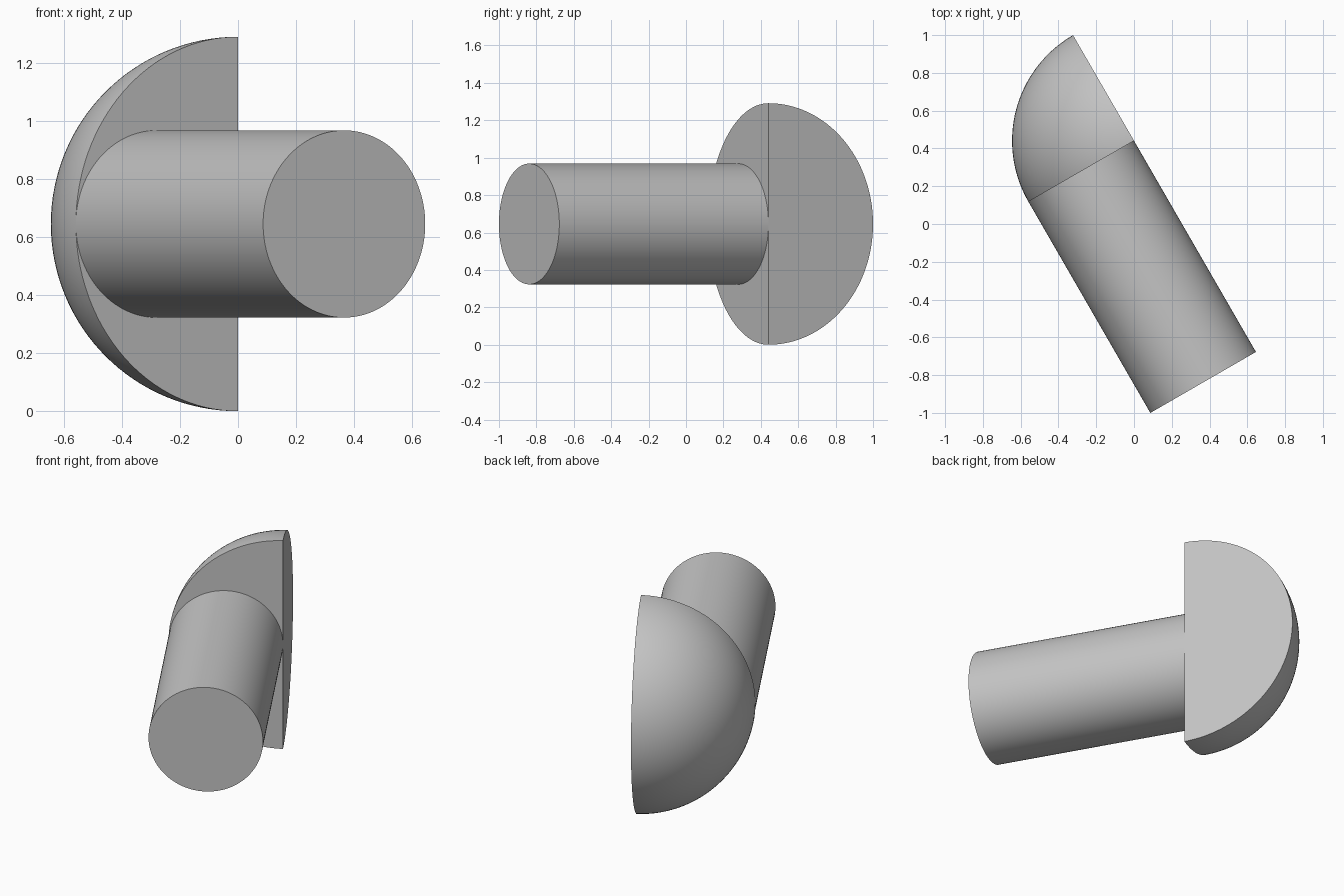
import bpy, bmesh
from math import pi, sin, cos, radians
from mathutils import Matrix

if "Cube" in bpy.data.objects:
    bpy.data.objects.remove(bpy.data.objects["Cube"], do_unlink=True)

R = 0.6456                      # head radius; shaft radius is half of it
TURN = radians(30)
ORIGIN = (0, 1 - R * cos(TURN), R)

grey = bpy.data.materials.new("plain grey")
grey.use_nodes = True
colour = (0.55, 0.55, 0.55, 1)
grey.diffuse_color = colour
grey.node_tree.nodes["Principled BSDF"].inputs["Base Color"].default_value = colour


def finish(name, bm):
    """Turn a bmesh into a placed, smooth-shaded object."""
    bmesh.ops.recalc_face_normals(bm, faces=bm.faces)
    mesh = bpy.data.meshes.new(name)
    bm.to_mesh(mesh)
    bm.free()
    mesh.materials.append(grey)
    obj = bpy.data.objects.new(name, mesh)
    bpy.context.collection.objects.link(obj)
    obj.location = ORIGIN
    obj.rotation_euler.z = TURN
    bpy.ops.object.select_all(action='DESELECT')
    obj.select_set(True)
    bpy.context.view_layer.objects.active = obj
    bpy.ops.object.shade_smooth_by_angle(angle=radians(30))


# Quarter-sphere head: meridian arcs swept a quarter turn, closed by two half discs
RINGS, STEPS = 64, 32
bm = bmesh.new()
south, north = bm.verts.new((0, 0, -R)), bm.verts.new((0, 0, R))
arcs = []
for s in range(STEPS + 1):
    a = pi / 2 * (1 + s / STEPS)
    arc = [south]
    for i in range(1, RINGS):
        t = pi * i / RINGS
        arc.append(bm.verts.new((R * sin(t) * cos(a), R * sin(t) * sin(a), -R * cos(t))))
    arcs.append(arc + [north])
for p, q in zip(arcs, arcs[1:]):
    for i in range(RINGS):
        corners = dict.fromkeys((p[i], q[i], q[i + 1], p[i + 1]))
        bm.faces.new(list(corners))
bm.faces.new(arcs[0])
bm.faces.new(arcs[-1])
finish("quarter_sphere_head", bm)

# Round shaft running forward from the flat underside of the head
bm = bmesh.new()
place = Matrix.Translation((-R / 2, -R, 0)) @ Matrix.Rotation(pi / 2, 4, 'X')
bmesh.ops.create_cone(bm, cap_ends=True, segments=128, radius1=R / 2, radius2=R / 2,
                      depth=2 * R, matrix=place)
finish("round_shaft", bm)
